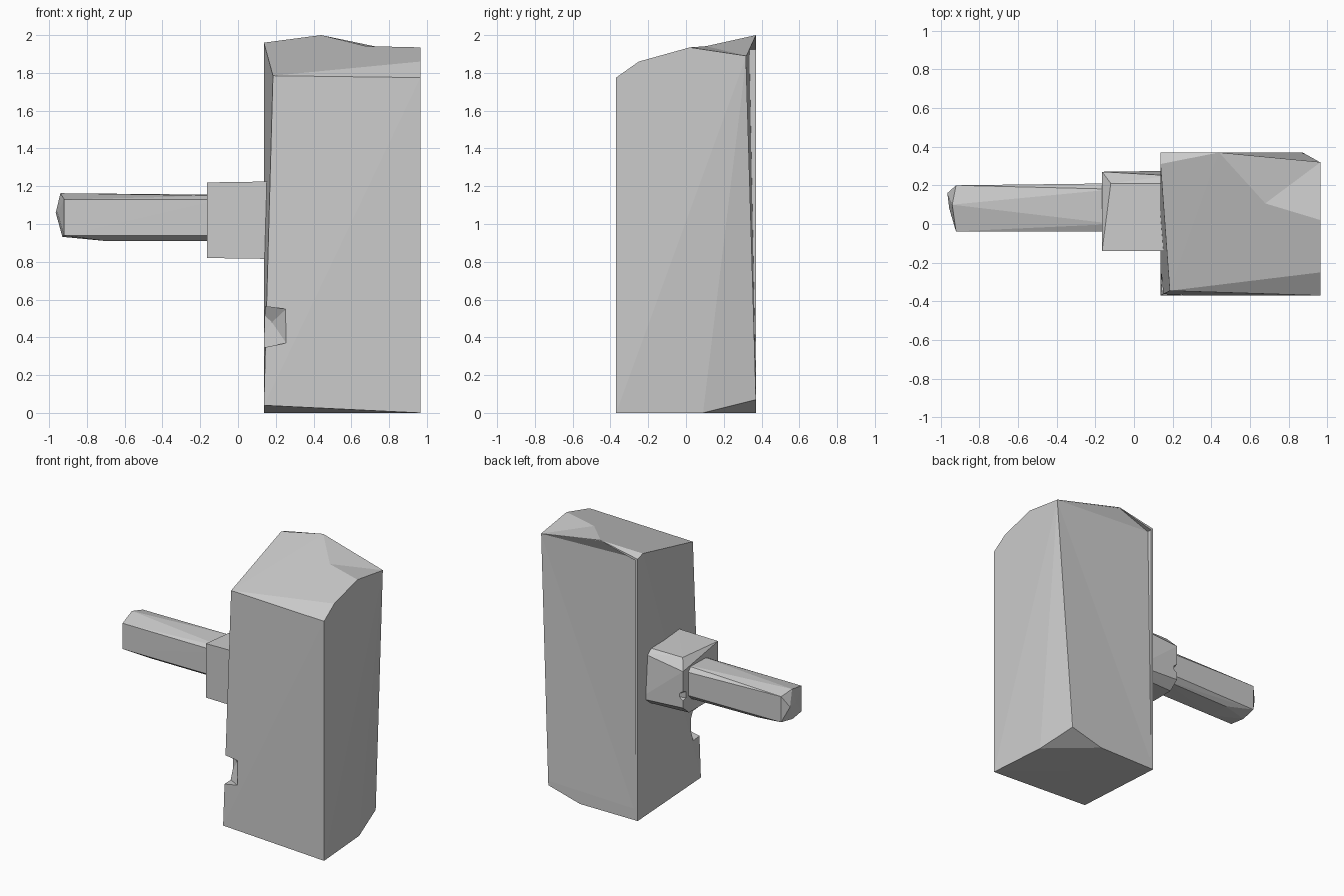
import bpy, bmesh, math


def hull(name, points):
    """Flat-faced chipped solid spanned by a few corner points."""
    bm = bmesh.new()
    for p in points:
        bm.verts.new(p)
    bmesh.ops.convex_hull(bm, input=bm.verts)
    loose = [v for v in bm.verts if not v.link_faces]
    bmesh.ops.delete(bm, geom=loose, context='VERTS')
    bmesh.ops.dissolve_limit(bm, angle_limit=math.radians(0.5), verts=bm.verts, edges=bm.edges)
    bmesh.ops.recalc_face_normals(bm, faces=bm.faces)
    mesh = bpy.data.meshes.new(name)
    bm.to_mesh(mesh)
    bm.free()
    obj = bpy.data.objects.new(name, mesh)
    bpy.context.collection.objects.link(obj)
    return obj


def chip(target, name, points):
    """Carve a chipped notch out of a part, then drop the cutter."""
    cutter = hull(name, points)
    cutter.hide_render = True
    bpy.context.view_layer.objects.active = target
    mod = target.modifiers.new("chip", 'BOOLEAN')
    mod.operation, mod.solver, mod.object = 'DIFFERENCE', 'EXACT', cutter
    bpy.ops.object.modifier_apply(modifier=mod.name)
    bpy.data.objects.remove(cutter, do_unlink=True)


L, R, F, B = 0.137, 0.965, -0.37, 0.37

# Hammer head: tall stone block with sloping top and worn corners
head = hull("head_block", [
    # bottom
    (L, F, 0.04), (R, F, 0), (L, B, 0), (0.61, B, 0), (0.93, 0.09, 0), (0.87, B, 0.07),
    # front and right top edge
    (0.185, -0.345, 1.785), (R, F, 1.775), (R, -0.25, 1.86),
    (R, 0.02, 1.935), (R, 0.32, 1.89),
    # crown
    (0.44, B, 2.0), (L, 0.31, 1.96), (L, B, 1.94),
])
# dip in the crown, leaning back face under its lip, chipped front edge
dip = [(0.44, B, 2.0), (R, 0.02, 1.935), (0.67, 0.10, 1.943), (R, 0.32, 1.89)]
chip(head, "crown_dip", dip + [(x, y, 2.1) for x, y, z in dip])
back = [(0.97, 0.317, 1.888), (0.155, 0.335, 1.925), (0.44, 0.368, 1.995),
        (0.87, 0.371, 0.07), (0.155, 0.371, 0.05)]
chip(head, "back_lean", back + [(x, 0.45, z) for x, y, z in back])
chip(head, "head_notch", [
    (0.08, -0.42, 0.57), (0.08, -0.42, 0.335), (0.255, -0.42, 0.55), (0.255, -0.42, 0.37),
    (0.255, F, 0.55), (0.255, F, 0.37), (0.08, -0.24, 0.57), (0.08, -0.24, 0.335),
    (0.18, -0.27, 0.48),
])

# Collar joining head and handle
collar = hull("collar", [
    (-0.165, -0.14, 0.82), (-0.165, -0.14, 1.22), (0.19, -0.14, 0.815), (0.165, -0.14, 1.225),
    (-0.165, 0.20, 0.82), (0.19, 0.22, 0.815), (-0.165, 0.27, 0.88), (0.19, 0.275, 0.86),
    (-0.165, 0.27, 1.15), (0.19, 0.25, 1.19), (-0.12, 0.21, 1.22), (0.165, 0.21, 1.22),
])
chip(collar, "collar_notch", [
    (-0.2, 0.31, 1.05), (-0.2, 0.31, 0.89), (-0.2, 0.2, 1.0), (-0.2, 0.2, 0.93),
    (-0.10, 0.31, 0.97),
])

# Handle: faceted bar with a blunt end
section = [(-0.04, 0.94), (-0.04, 1.13), (0.0, 1.15), (0.18, 1.155),
           (0.21, 1.12), (0.21, 0.95), (0.17, 0.91), (0.0, 0.91)]
hull("handle", [(-0.1, y, z) for y, z in section] + [
    (-0.70, 0.0, 0.91), (-0.70, 0.16, 0.913),
    (-0.92, -0.04, 0.94), (-0.92, -0.038, 1.13), (-0.94, 0.10, 1.163),
    (-0.92, 0.20, 1.14), (-0.92, 0.20, 0.95), (-0.93, 0.08, 0.932),
    (-0.965, 0.16, 1.06), (-0.955, 0.08, 1.06),
])
